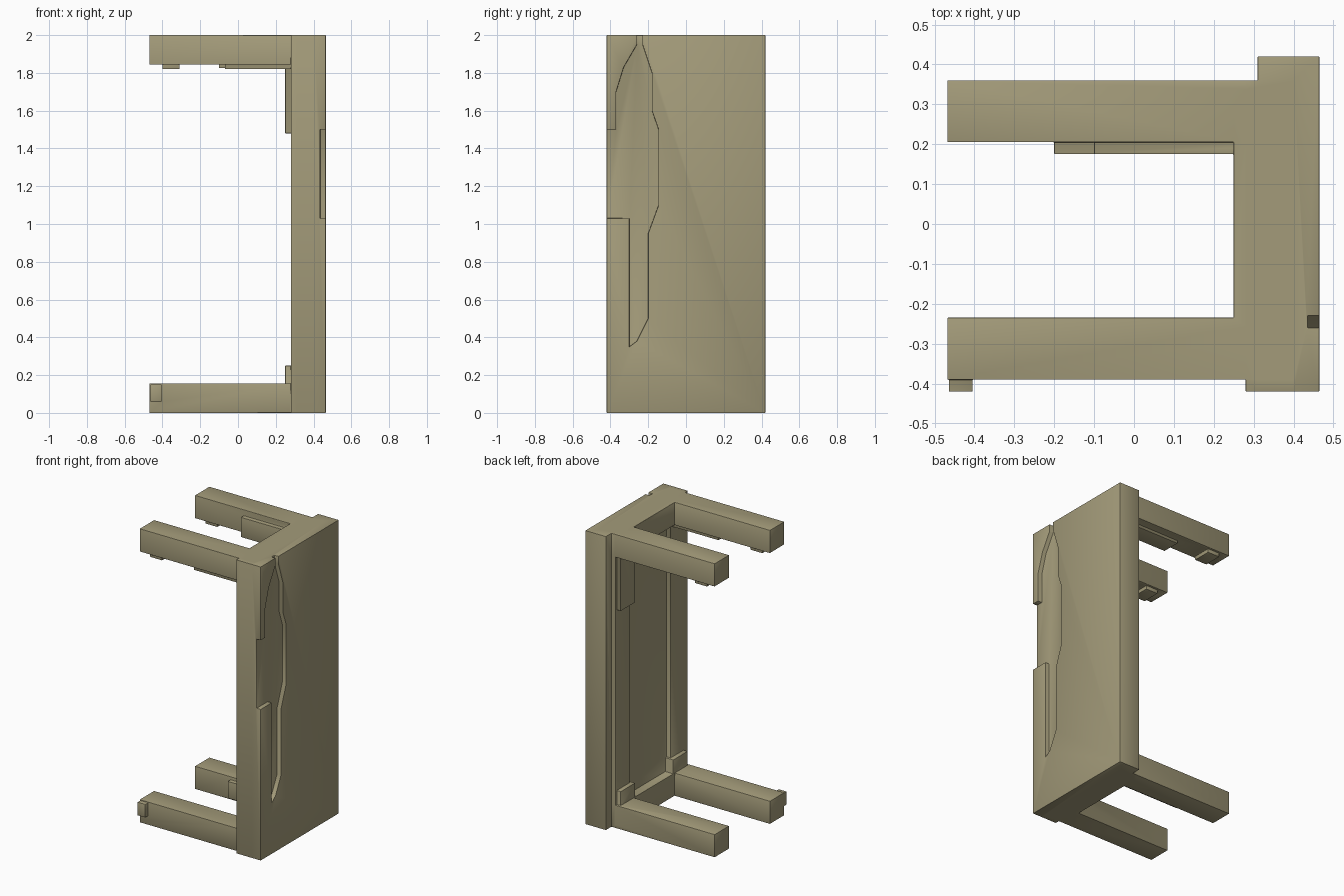
import bpy, bmesh

cube = bpy.data.objects.get("Cube")
if cube:
    bpy.data.objects.remove(cube, do_unlink=True)

# Single clay colour
clay = bpy.data.materials.new("khaki_clay")
clay.use_nodes = True
colour = (0.37, 0.33, 0.195, 1)
clay.diffuse_color = colour
clay.node_tree.nodes["Principled BSDF"].inputs["Base Color"].default_value = colour


def prism(name, profile, axis, low, high):
    """Extrude a closed profile along x or z."""
    bm = bmesh.new()
    place = (lambda a, b, h: (h, a, b)) if axis == "x" else (lambda a, b, h: (a, b, h))
    face = bm.faces.new([bm.verts.new(place(a, b, low)) for a, b in profile])
    new = bmesh.ops.extrude_face_region(bm, geom=[face])["geom"]
    shift = (high - low, 0, 0) if axis == "x" else (0, 0, high - low)
    bmesh.ops.translate(bm, vec=shift, verts=[v for v in new if isinstance(v, bmesh.types.BMVert)])
    bmesh.ops.recalc_face_normals(bm, faces=bm.faces)
    mesh = bpy.data.meshes.new(name)
    bm.to_mesh(mesh)
    bm.free()
    mesh.materials.append(clay)
    obj = bpy.data.objects.new(name, mesh)
    bpy.context.scene.collection.objects.link(obj)
    return obj


def box(name, x, y, z):
    return prism(name, [(x[0], y[0]), (x[1], y[0]), (x[1], y[1]), (x[0], y[1])], "z", *z)


front, rear = (-0.39, -0.235), (0.205, 0.36)
lower, upper = (0, 0.155), (1.845, 2)
END, FACE = -0.468, 0.465

# Main upright panel
panel = box("upright_panel", (0.31, FACE), (-0.42, 0.42), (0, 2))

# Posts, cross beams and arms
parts = [
    box("front_edge", (0.28, 0.4), (-0.42, -0.235), (0, 2)),
    box("rear_post", (0.28, 0.4), rear, (0, 2)),
    box("rear_post_thickening", (0.25, 0.4), (0.19, 0.345), (1.48, 1.99)),
]
for level, z in (("lower", lower), ("upper", upper)):
    parts.append(box(level + "_beam", (0.25, 0.4), (-0.3, 0.3), z))
    for side, y in (("front", front), ("rear", rear)):
        parts.append(box(f"{level}_{side}_arm", (END, 0.4), y, z))

# Chipped lumps on arms and joints
parts += [
    box("lower_front_tip_lump", (END + 0.004, -0.405), (-0.42, -0.3), (0.06, 0.15)),
    box("lower_rear_inner_lump", (-0.2, 0.35), (0.175, 0.3), (0.02, 0.135)),
    box("upper_rear_inner_lump", (-0.1, 0.35), (0.175, 0.3), (1.825, 1.96)),
    box("upper_front_tip_lump", (-0.4, -0.31), (-0.375, -0.25), (1.82, 1.9)),
    box("upper_front_root_lump", (-0.07, 0.35), (-0.375, -0.25), (1.82, 1.9)),
    box("upper_rear_tip_lump", (-0.4, -0.31), (0.22, 0.345), (1.82, 1.9)),
    box("lower_front_root_lump", (0.25, 0.35), (-0.375, -0.22), (0.1, 0.25)),
    box("lower_rear_root_lump", (0.25, 0.35), (0.19, 0.345), (0.1, 0.25)),
]

# Worn channel down the outer face
channel = prism("worn_channel_cutter", [
    (-0.26, 2.1), (-0.26, 1.95), (-0.33, 1.83), (-0.37, 1.7), (-0.37, 1.5),
    (-0.5, 1.5), (-0.5, 1.03), (-0.3, 1.03), (-0.3, 0.35), (-0.26, 0.38),
    (-0.2, 0.5), (-0.2, 0.95), (-0.145, 1.1), (-0.145, 1.5), (-0.18, 1.6),
    (-0.18, 1.8), (-0.23, 1.95), (-0.23, 2.1)], "x", 0.435, 0.6)


def boolean(other, operation):
    mod = panel.modifiers.new(other.name, "BOOLEAN")
    mod.object, mod.operation, mod.solver = other, operation, "EXACT"


for part in parts:
    boolean(part, "UNION")
boolean(channel, "DIFFERENCE")

# Soft chamfer on every sharp edge
bevel = panel.modifiers.new("soft_edges", "BEVEL")
bevel.width, bevel.segments = 0.014, 2
bevel.limit_method, bevel.angle_limit = "ANGLE", 0.5

# Bake the shape, then drop the helpers
bpy.context.view_layer.update()
baked = bpy.data.meshes.new_from_object(panel.evaluated_get(bpy.context.evaluated_depsgraph_get()))
panel.modifiers.clear()
panel.data = baked
panel.name = "bracket_stand"
for helper in parts + [channel]:
    bpy.data.objects.remove(helper, do_unlink=True)

bpy.ops.object.select_all(action="DESELECT")
panel.select_set(True)
bpy.context.view_layer.objects.active = panel
bpy.ops.object.shade_smooth_by_angle(angle=0.6)
